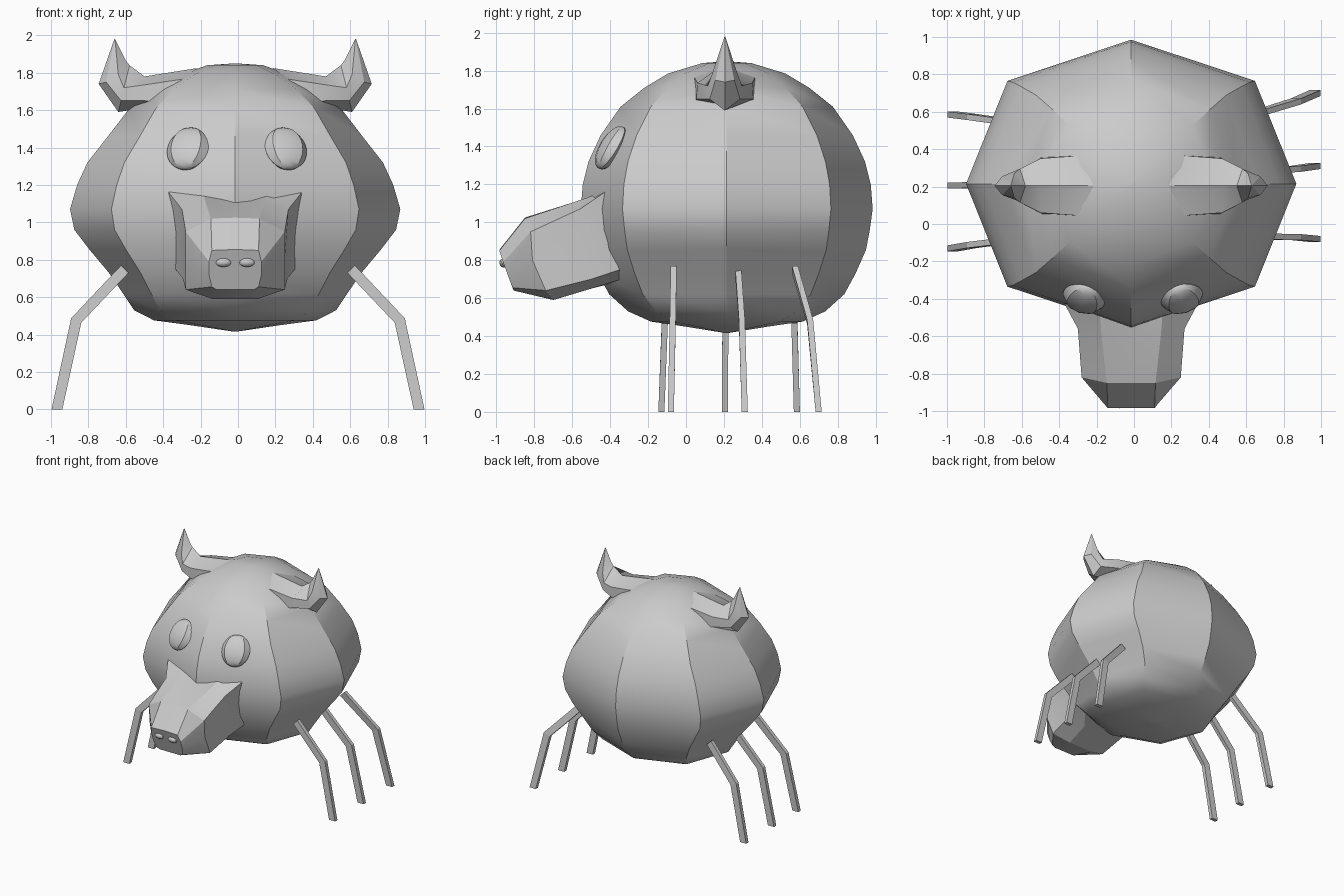
import bpy, bmesh
from math import sin, cos, pi, radians
from mathutils import Matrix, Vector

if "Cube" in bpy.data.objects:
    bpy.data.objects.remove(bpy.data.objects["Cube"])

CX, CY = -0.015, 0.215   # body axis


def finish(bm, name, angle=30):
    bmesh.ops.remove_doubles(bm, verts=bm.verts, dist=0.0005)
    bmesh.ops.recalc_face_normals(bm, faces=bm.faces)
    me = bpy.data.meshes.new(name)
    bm.to_mesh(me)
    bm.free()
    ob = bpy.data.objects.new(name, me)
    bpy.context.collection.objects.link(ob)
    bpy.ops.object.select_all(action='DESELECT')
    bpy.context.view_layer.objects.active = ob
    ob.select_set(True)
    if angle:
        bpy.ops.object.shade_smooth_by_angle(angle=radians(angle))
    return ob


def loft(name, rings, angle=30):
    """Skin a list of equal-length closed rings and cap both ends."""
    bm = bmesh.new()
    vs = [[bm.verts.new(p) for p in r] for r in rings]
    n = len(vs[0])
    for a, b in zip(vs, vs[1:]):
        for i in range(n):
            j = (i + 1) % n
            bm.faces.new((a[i], a[j], b[j], b[i]))
    bm.faces.new(vs[0])
    bm.faces.new(vs[-1])
    return finish(bm, name, angle)


# body: eight-sided, rounder front to back than side to side (z, rx, ry)
profile = [(1.85, .004, .004), (1.84, .15, .13), (1.785, .30, .31), (1.71, .44, .435),
           (1.61, .565, .56), (1.46, .68, .665), (1.32, .79, .73), (1.20, .845, .76),
           (1.07, .883, .77), (.96, .86, .755), (.855, .78, .735), (.73, .675, .68),
           (.62, .60, .62), (.53, .54, .52), (.476, .435, .40), (.45, .24, .22), (.415, .004, .004)]
body = []
for z, rx, ry in profile:
    ring = []
    for i in range(8):
        k = 1.06 if i % 2 else 1.0
        a = i * pi / 4
        ring.append((CX + rx * k * cos(a), CY + ry * (1.01 if i % 2 else 1) * sin(a), z))
    body.append(ring)
loft("body", body)


# snout: mirrored half sections, base to nose tip
def full(half):
    mid = [(CX + x, y, z) for x, y, z in half]
    return mid + [(CX - x, y, z) for x, y, z in reversed(half[1:-1])]


loft("snout", [full(h) for h in (
    [(0, -.46, 1.12), (.17, -.45, 1.155), (.36, -.42, 1.165), (.325, -.40, .92),
     (.32, -.35, .75), (.25, -.34, .70), (0, -.34, .69)],
    [(0, -.58, 1.10), (.16, -.58, 1.11), (.285, -.56, 1.07), (.28, -.56, .90),
     (.28, -.50, .70), (.13, -.50, .65), (0, -.50, .65)],
    [(0, -.85, 1.025), (.13, -.85, 1.02), (.265, -.82, .95), (.265, -.81, .80),
     (.265, -.74, .64), (.12, -.70, .59), (0, -.70, .59)],
    [(0, -.985, .855), (.125, -.985, .85), (.14, -.965, .79), (.14, -.94, .72),
     (.125, -.915, .655), (.10, -.91, .64), (0, -.91, .64)])], 20)


# eyes and nostrils: flattened balls
def ball(name, loc, scale, yaw, tilt, seg, rings):
    bm = bmesh.new()
    m = (Matrix.Translation(loc) @ Matrix.Rotation(radians(yaw), 4, 'Z')
         @ Matrix.Rotation(radians(tilt), 4, 'X') @ Matrix.Diagonal((*scale, 1)))
    bmesh.ops.create_uvsphere(bm, u_segments=seg, v_segments=rings, radius=1, matrix=m)
    finish(bm, name)


for s, side in ((1, "right"), (-1, "left")):
    ball(side + "_eye", (-.006 + s * .262, -.395, 1.393), (.115, .06, .128), s * 17, -31, 8, 14)
    ball(side + "_nostril", (CX + s * .063, -.963, .785), (.042, .022, .024), 0, 20, 10, 8)

    # horn: six-point sections (top, high, low, bottom), mirrored across its own plane
    sections = [
        [(.20, 0, 1.825), (.285, .16, 1.765), (.33, .16, 1.62), (.38, 0, 1.58)],
        [(.485, 0, 1.78), (.485, .145, 1.735), (.48, .15, 1.65), (.50, 0, 1.61)],
        [(.565, 0, 1.84), (.595, .09, 1.72), (.61, .08, 1.65), (.625, 0, 1.59)],
        [(.585, 0, 1.865), (.625, .065, 1.79), (.69, .05, 1.75), (.73, 0, 1.74)],
        [(.642, 0, 1.98), (.643, .002, 1.98), (.645, .002, 1.98), (.646, 0, 1.98)]]
    rings = []
    for h in sections:
        pts = h + [(x, -y, z) for x, y, z in reversed(h[1:-1])]
        rings.append([(CX + s * x, .205 + y, z) for x, y, z in pts])
    loft(side + "_horn", rings)

    # legs: bent square rods (hip y, knee y, foot y)
    ys = {1: [(-.065, -.07, -.08), (.275, .295, .31), (.575, .655, .70)],
          -1: [(-.08, -.112, -.13), (.22, .208, .205), (.535, .572, .585)]}[s]
    for part, yy in zip(("front", "middle", "back"), ys):
        path = [((.605, .75), (.02, .02)), ((.865, .475), (.027, .012)), ((.968, 0), (.029, 0))]
        rings = []
        for ((x, z), (dx, dz)), y in zip(path, yy):
            rings.append([(s * (x + a * dx), y + b * .016, z + a * dz)
                          for a, b in ((1, 1), (1, -1), (-1, -1), (-1, 1))])
        loft(f"{side}_{part}_leg", rings, 0)
